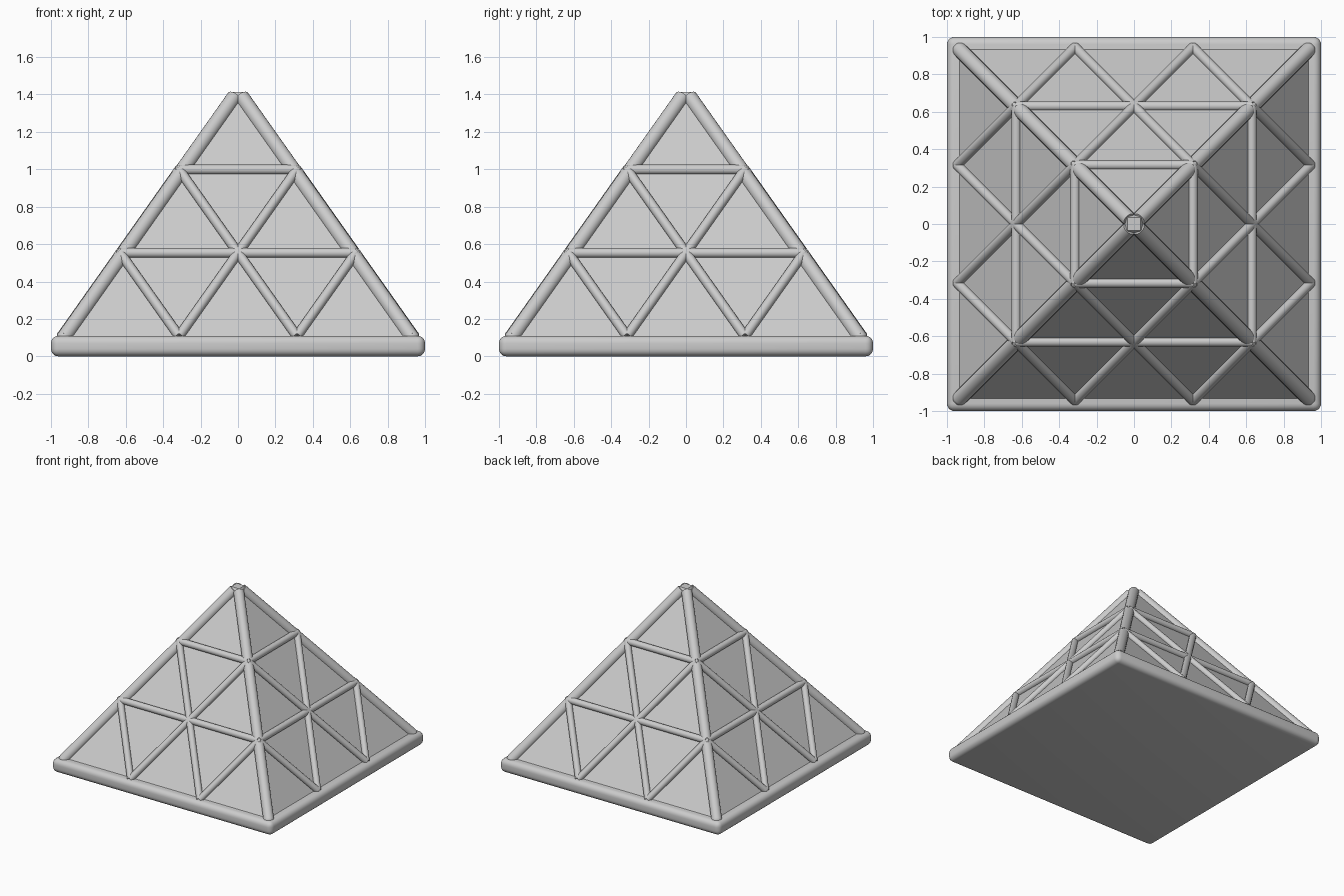
import bpy, bmesh
from math import radians, pi
from mathutils import Vector, Matrix

if "Cube" in bpy.data.objects:
    bpy.data.objects.remove(bpy.data.objects["Cube"])

SLOPE = 2 ** 0.5


def make_object(name, bm):
    bmesh.ops.recalc_face_normals(bm, faces=bm.faces[:])
    mesh = bpy.data.meshes.new(name)
    bm.to_mesh(mesh)
    bm.free()
    ob = bpy.data.objects.new(name, mesh)
    bpy.context.collection.objects.link(ob)
    bpy.ops.object.select_all(action='DESELECT')
    ob.select_set(True)
    bpy.context.view_layer.objects.active = ob
    bpy.ops.object.shade_smooth_by_angle(angle=radians(35))
    return ob


def add_rod(bm, a, b, r):
    a, b = Vector(a), Vector(b)
    d = b - a
    rot = d.to_track_quat('Z', 'Y').to_matrix().to_4x4()
    bmesh.ops.create_cone(bm, cap_ends=True, segments=20, radius1=r, radius2=r,
                          depth=d.length, matrix=Matrix.Translation((a + b) / 2) @ rot)


def add_frustum(bm, half_low, half_high, z0, z1):
    bmesh.ops.create_cone(bm, cap_ends=True, segments=4,
                          radius1=half_low * SLOPE, radius2=half_high * SLOPE, depth=z1 - z0,
                          matrix=Matrix.Translation((0, 0, (z0 + z1) / 2)) @ Matrix.Rotation(pi / 4, 4, 'Z'))


# rounded base frame with flat underside
bm = bmesh.new()
bmesh.ops.create_cube(bm, size=1, matrix=Matrix.Translation((0, 0, 0.055)) @ Matrix.Diagonal((2, 2, 0.11, 1)))
bmesh.ops.bevel(bm, geom=bm.edges[:], offset=0.04, segments=5, profile=0.5, affect='EDGES')
make_object("base_frame", bm)

# sloping panels
bm = bmesh.new()
z0, z1, top = 0.06, 1.40, 1.428
add_frustum(bm, (top - z0) / SLOPE, (top - z1) / SLOPE, z0, z1)
make_object("panels", bm)

# four corner rods with rounded feet and a small blunt tip
bm = bmesh.new()
for sx in (-1, 1):
    for sy in (-1, 1):
        def corner(d):
            return (sx * d, sy * d, 1.415 - SLOPE * d)
        add_rod(bm, corner(0.93), corner(0.02), 0.04)
        bmesh.ops.create_uvsphere(bm, u_segments=20, v_segments=12, radius=0.04,
                                  matrix=Matrix.Translation(corner(0.93)))
make_object("corner_rods", bm)

bm = bmesh.new()
add_frustum(bm, 0.055, 0.036, 1.38, 1.414)
make_object("tip_cap", bm)

# triangular lattice, one set of rods per face
STEP = 0.315


def node(row, x):
    d = STEP * (3 - row)
    return Vector((x * STEP, -d, 1.444 - SLOPE * d))


links = [((1, -2), (1, 2)), ((2, -1), (2, 1))]
for s in (-1, 1):
    links += [((0, s), (1, 2 * s)), ((0, s), (1, 0)), ((1, 0), (2, s))]

for i, side in enumerate(("front", "right", "back", "left")):
    turn = Matrix.Rotation(i * pi / 2, 4, 'Z')
    bm = bmesh.new()
    for a, b in links:
        add_rod(bm, turn @ node(*a), turn @ node(*b), 0.026)
    make_object(side + "_lattice", bm)
